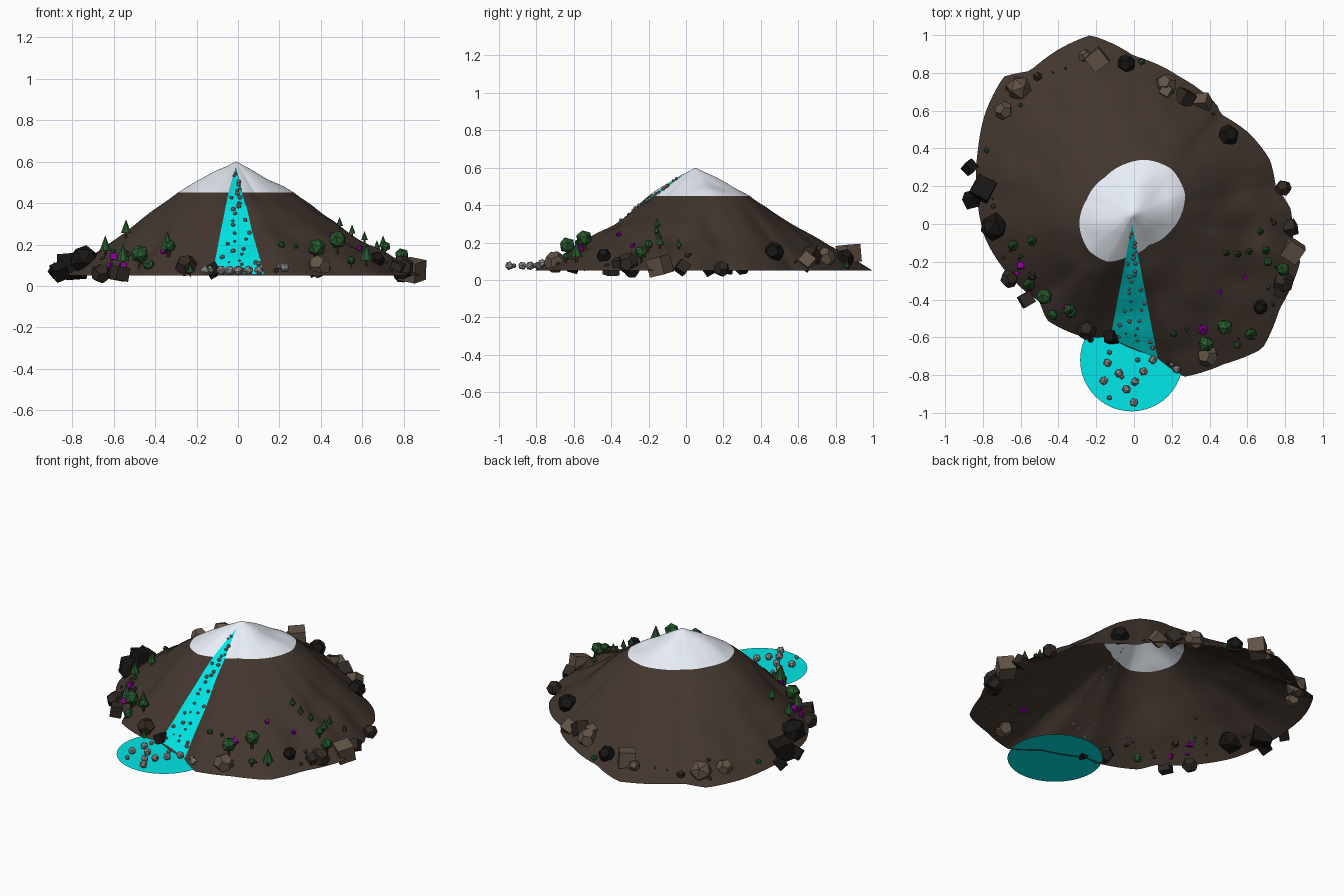
import bpy, bmesh, math, random
from mathutils import Vector, Matrix, Euler, noise

if "Cube" in bpy.data.objects:
    bpy.data.objects.remove(bpy.data.objects["Cube"])

random.seed(4)
PEAK = (-0.01, 0.05)
OUTLINE = [(-.23, 1), (0, .89), (.24, .78), (.44, .63), (.46, .58), (.61, .48), (.72, .34), (.75, .2),
           (.83, .08), (.84, -.08), (.88, -.2), (.77, -.45), (.68, -.66), (.48, -.74), (.26, -.81),
           (.11, -.7), (-.13, -.6), (-.26, -.6), (-.46, -.51), (-.5, -.41), (-.71, -.21), (-.79, -.07),
           (-.83, .16), (-.825, .4), (-.79, .58), (-.69, .78), (-.55, .81), (-.39, .93)]
SNOW = [(.06, .34), (.2, .29), (.27, .16), (.25, .05), (.19, -.04), (.08, -.11), (-.03, -.17), (-.14, -.2),
        (-.24, -.14), (-.29, 0), (-.25, .13), (-.15, .25), (-.04, .32)]


def polar(points):
    return sorted((math.atan2(y - PEAK[1], x - PEAK[0]), math.hypot(x - PEAK[0], y - PEAK[1])) for x, y in points)


def radius_at(table, a):
    tau = 2 * math.pi
    ring = [(table[-1][0] - tau, table[-1][1])] + table + [(table[0][0] + tau, table[0][1])]
    for (a0, r0), (a1, r1) in zip(ring, ring[1:]):
        if a0 <= a <= a1:
            return r0 + (r1 - r0) * (a - a0) / (a1 - a0)
    return table[0][1]


EDGE, CAP = polar(OUTLINE), polar(SNOW)


def height(x, y):
    """Mountain height: snow line at 0.45, rim at 0.05."""
    a = math.atan2(y - PEAK[1], x - PEAK[0])
    r = math.hypot(x - PEAK[0], y - PEAK[1])
    s, e = radius_at(CAP, a), radius_at(EDGE, a)
    if r >= e:
        return 0.05
    z = 0.6 - 0.15 * r / s if r < s else 0.45 - 0.4 * (r - s) / (e - s)
    fade = min(1, abs(r - s) * 10, (e - r) * 10, r * 10)
    return z + 0.018 * fade * noise.noise(Vector((x * 7, y * 7, 2.5)))


def material(name, col):
    m = bpy.data.materials.new(name)
    m.diffuse_color = (*col, 1)
    m.use_nodes = True
    m.node_tree.nodes["Principled BSDF"].inputs["Base Color"].default_value = m.diffuse_color
    return m


def finish(name, bm, mat=None, smooth=False):
    me = bpy.data.meshes.new(name)
    bm.to_mesh(me)
    bm.free()
    for p in me.polygons:
        p.use_smooth = smooth
    ob = bpy.data.objects.new(name, me)
    bpy.context.collection.objects.link(ob)
    if mat:
        me.materials.append(mat)
    return ob


def surface(name, fn, nu, nv, mat):
    """Grid of points fn(u, v), with coincident points welded."""
    bm = bmesh.new()
    g = [[bm.verts.new(fn(i / nu, j / nv)) for j in range(nv + 1)] for i in range(nu + 1)]
    for i in range(nu):
        for j in range(nv):
            bm.faces.new((g[i][j], g[i][j + 1], g[i + 1][j + 1], g[i + 1][j]))
    bmesh.ops.remove_doubles(bm, verts=bm.verts[:], dist=1e-5)
    bmesh.ops.recalc_face_normals(bm, faces=bm.faces[:])
    if sum(f.normal.z for f in bm.faces) < 0:
        bmesh.ops.reverse_faces(bm, faces=bm.faces[:])
    return finish(name, bm, mat, True)


def slope_point(u, v, inner):
    a = -math.pi + 2 * math.pi * u
    s, e = radius_at(CAP, a), radius_at(EDGE, a)
    r = s * v if inner else s + (e - s) * v
    x, y = PEAK[0] + r * math.cos(a), PEAK[1] + r * math.sin(a)
    return x, y, (0.6 if r == 0 else 0.45 if inner and v == 1 or not inner and v == 0 else height(x, y))


def stream_point(u, v):
    x = -.01 + ((-.125 + .25 * u) + .01) * v
    y = (-.605 - .105 * u) * v
    return x, y, height(x, y) + 0.006


earth = material("earth", (.055, .037, .028))
water = material("water", (.0, .8, .8))
surface("mountain_slope", lambda u, v: slope_point(u, v, False), 160, 22, earth)
surface("snow_cap", lambda u, v: slope_point(u, v, True), 160, 12, material("snow", (.8, .85, .92)))
surface("stream", stream_point, 8, 40, water)

# pond at the foot of the stream
bm = bmesh.new()
bmesh.ops.create_circle(bm, cap_ends=True, segments=48, radius=.272, matrix=Matrix.Translation((-.013, -.72, .053)))
finish("pond", bm, water)


def solid(bm, kind, loc, r):
    m = Matrix.Translation(loc) @ Euler([random.uniform(0, 6) for _ in range(3)]).to_matrix().to_4x4()
    if kind == "cube":
        bmesh.ops.create_cube(bm, size=r * 1.35, matrix=m)
    elif kind == "ico":
        bmesh.ops.create_icosphere(bm, subdivisions=1, radius=r, matrix=m)
    else:  # dodecahedron: dual of the icosahedron
        t = bmesh.new()
        bmesh.ops.create_icosphere(t, subdivisions=1, radius=r * 1.25)
        pts = [m @ f.calc_center_median() for f in t.faces]
        t.free()
        vs = [bm.verts.new(p) for p in pts]
        bmesh.ops.convex_hull(bm, input=vs)
        bmesh.ops.dissolve_limit(bm, angle_limit=.02, verts=vs, edges=list({e for v in vs for e in v.link_edges}))


def scatter(name, items, mat, lift=.01):
    bm = bmesh.new()
    for kind, x, y, r in items:
        solid(bm, kind, (x, y, height(x, y) + lift), r)
    return finish(name, bm, mat)


# boulders round the rim
scatter("brown_boulders", [
    ("ico", -.61, .72, .068), ("dode", -.69, .6, .05), ("cube", -.195, .87, .07), ("dode", .17, .74, .06),
    ("cube", .365, .645, .052), ("cube", .84, -.14, .072), ("dode", .39, -.7, .06), ("cube", .17, .7, .04),
    ("dode", -.26, .89, .035)], material("brown_rock", (.12, .085, .06)))
scatter("dark_boulders", [
    ("cube", .27, .67, .055), ("dode", -.51, .78, .025), ("dode", .79, .19, .045), ("dode", .79, -.31, .06),
    ("dode", -.25, -.56, .055), ("dode", -.66, -.29, .05), ("cube", -.57, -.4, .05), ("cube", .83, -.02, .045),
    ("dode", -.54, -.275, .025), ("cube", .77, -.36, .04)], material("dark_rock", (.03, .022, .017)))
scatter("black_boulders", [
    ("dode", -.04, .85, .05), ("dode", .5, .47, .057), ("cube", -.87, .3, .042), ("cube", -.8, .185, .08),
    ("ico", -.74, -.015, .078), ("cube", -.86, .13, .05), ("dode", .67, -.44, .04), ("cube", -.12, -.6, .042)],
    material("black_rock", (.009, .008, .007)), .02)
pebbles = []
for i in range(26):
    a = random.uniform(-math.pi, math.pi)
    r = radius_at(EDGE, a) * random.uniform(.86, .96)
    pebbles.append(("dode", PEAK[0] + r * math.cos(a), PEAK[1] + r * math.sin(a), random.uniform(.006, .014)))
scatter("slope_pebbles", pebbles, earth, .003)

# grey stones in the pond and down the stream
scatter("pond_stones", [("ico", x, y, .024) for x, y in [
    (-.14, -.735), (-.16, -.83), (-.08, -.79), (.005, -.835), (-.04, -.875), (0, -.945), (.05, -.78),
    (.1, -.72), (.225, -.77)]] + [("ico", x, y, .014) for x, y in [
        (-.13, -.92), (.2, -.745), (.1, -.655), (-.065, -.81), (.02, -.72), (-.13, -.68)]],
    material("grey_stone", (.3, .3, .3)), .026)
stones = []
for i in range(28):
    v = .08 + .88 * i / 27
    x, y, z = stream_point(random.uniform(.1, .9), v)
    stones.append(("ico", x, y, random.uniform(.007, .013)))
scatter("stream_stones", stones, bpy.data.materials["grey_stone"], .01)

# round bushes on short stems, pointed trees, low shrubs
leaf = material("leaf", (.02, .1, .025))
bark = material("bark", (.07, .035, .015))
bushes = [(-.475, -.385, .045), (-.33, -.47, .032), (.48, -.545, .045), (.38, -.635, .045), (.79, -.24, .036),
          (.71, -.2, .026), (.545, -.64, .022)]
trees = [(-.64, -.115, .028), (-.54, -.09, .026), (-.555, -.32, .032), (-.34, -.46, .034), (.62, -.585, .032),
         (.49, -.155, .017), (.55, -.16, .017), (.61, -.145, .017), (.7, -.14, .022), (.67, -.04, .017),
         (.8, -.29, .024), (-.23, -.61, .018)]
bm, crowns, stems = bmesh.new(), bmesh.new(), bmesh.new()
for x, y, r in bushes:
    z = height(x, y)
    solid(bm, "ico", (x, y, z + 1.5 * r), r)
    bmesh.ops.create_cone(stems, cap_ends=True, segments=6, radius1=r * .2, radius2=r * .15, depth=r * 1.5,
                          matrix=Matrix.Translation((x, y, z + .5 * r)))
for x, y, r in trees:
    z = height(x, y)
    bmesh.ops.create_cone(crowns, cap_ends=True, segments=7, radius1=r, radius2=0, depth=r * 2.6,
                          matrix=Matrix.Translation((x, y, z + 2.1 * r)))
    bmesh.ops.create_cone(stems, cap_ends=True, segments=6, radius1=r * .25, radius2=r * .25, depth=r * 1.2,
                          matrix=Matrix.Translation((x, y, z + .4 * r)))
finish("bush_crowns", bm, leaf)
finish("tree_crowns", crowns, leaf)
finish("tree_stems", stems, bark)
scatter("low_shrubs", [("ico", x, y, r) for x, y, r in [
    (.21, -.58, .018), (.04, .86, .02), (-.78, .39, .016), (-.6, .63, .012), (-.43, -.48, .03), (.2, .7, .014),
    (.28, -.56, .012), (-.6, -.17, .014)]], leaf, .01)

# magenta flower clumps
scatter("flowers", [("cube", x, y, r) for x, y, r in [
    (-.6, -.22, .024), (-.555, -.335, .022), (.365, -.56, .027), (.455, -.36, .014), (.59, -.285, .014),
    (-.36, -.44, .014), (-.62, -.26, .016)]], material("magenta", (.25, .0, .3)), .012)
